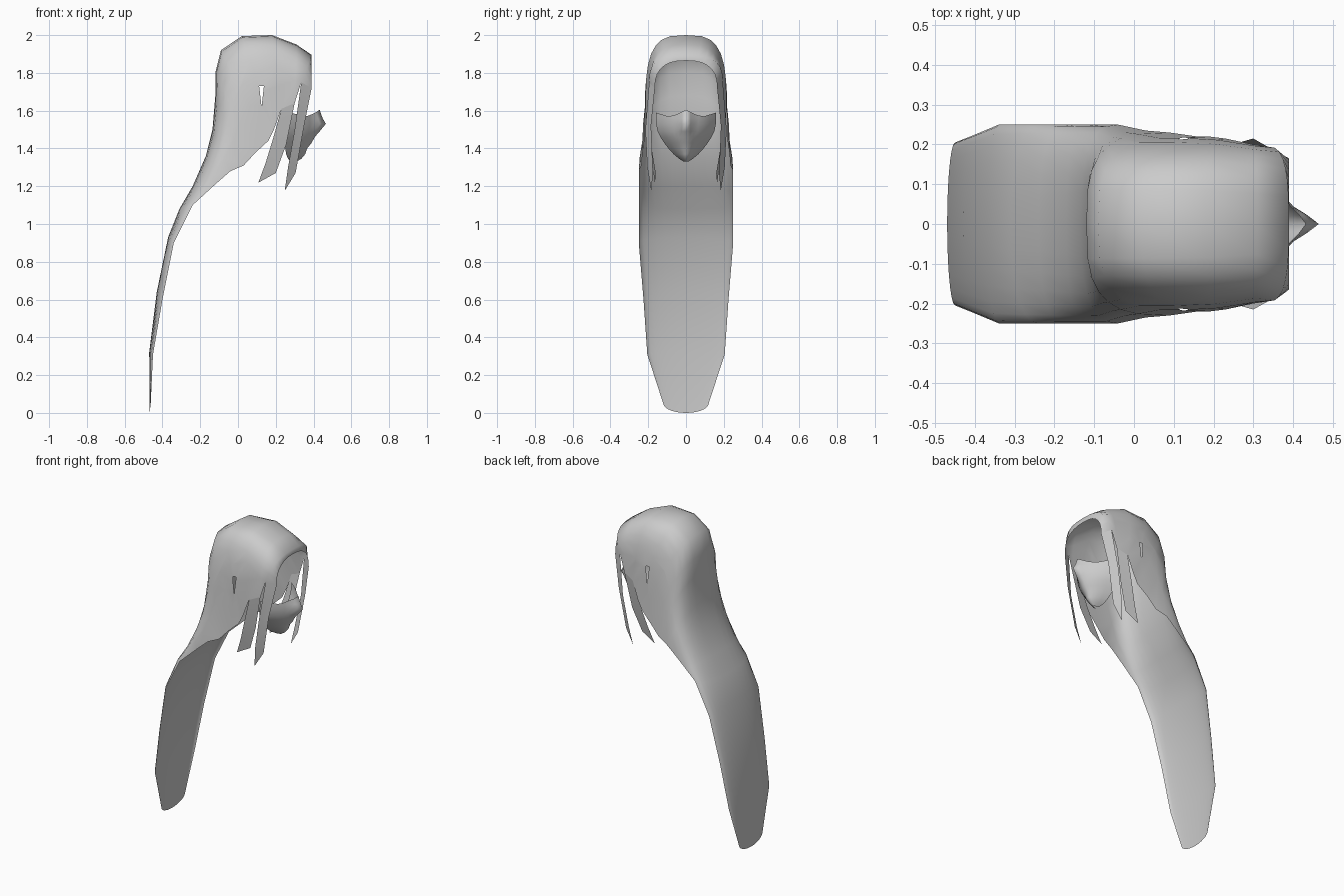
import bpy, bmesh, math
from mathutils import Vector

if "Cube" in bpy.data.objects:
    bpy.data.objects.remove(bpy.data.objects["Cube"])

grey = bpy.data.materials.new("light_grey")
grey.diffuse_color = (0.6, 0.6, 0.6, 1)
grey.use_nodes = True
grey.node_tree.nodes["Principled BSDF"].inputs["Base Color"].default_value = grey.diffuse_color


def make_object(name, bm):
    bmesh.ops.remove_doubles(bm, verts=bm.verts, dist=0.0005)
    for f in bm.faces:
        f.smooth = True
    mesh = bpy.data.meshes.new(name)
    bm.to_mesh(mesh)
    bm.free()
    mesh.materials.append(grey)
    obj = bpy.data.objects.new(name, mesh)
    bpy.context.collection.objects.link(obj)
    return obj


def grid(bm, rows):
    """Skin a list of equally long point rows with quads."""
    vs = [[bm.verts.new(p) for p in row] for row in rows]
    for a, b in zip(vs, vs[1:]):
        for i in range(len(a) - 1):
            bm.faces.new((a[i], a[i + 1], b[i + 1], b[i]))


# Hair shell: arches swept from the hairline over the crown and down the back
# (ridge x, ridge z, edge x, edge y, edge z, roundness)
ARCHES = [
    (.39, 1.865, .39, .165, 1.72, .80),
    (.39, 1.895, .335, .195, 1.75, .70),
    (.31, 1.95, .30, .20, 1.64, .64),
    (.18, 2.0, .23, .215, 1.61, .62),
    (.02, 1.995, .19, .22, 1.50, .62),
    (-.09, 1.92, .16, .22, 1.44, .62),
    (-.12, 1.80, .09, .23, 1.375, .64),
    (-.12, 1.68, .03, .235, 1.31, .68),
    (-.135, 1.50, -.04, .25, 1.28, .75),
    (-.17, 1.36, -.12, .25, 1.21, .80),
    (-.24, 1.20, -.18, .25, 1.155, .85),
    (-.31, 1.08, -.24, .25, 1.10, .90),
    (-.37, .93, -.34, .25, .90, 1.0),
    (-.43, .64, -.40, .225, .60, 1.0),
    (-.47, .32, -.45, .205, .31, 1.0),
    (-.468, 0, -.462, .12, .05, 1.0),
]
SEGS = 14
rows = []
for rx, rz, ex, ey, ez, e in ARCHES:
    row = []
    for i in range(SEGS + 1):
        t = (i / SEGS - 0.5) * math.pi
        k = 1 - max(math.cos(t), 0) ** e
        y = math.copysign(abs(math.sin(t)) ** e, t) * ey
        row.append((rx + (ex - rx) * k, y, rz + (ez - rz) * k))
    rows.append(row)
bm = bmesh.new()
grid(bm, rows)

# Narrow wedge-shaped slit on both sides of the hair
slit = [Vector((.112, 0, 1.73)), Vector((.137, 0, 1.73)), Vector((.125, 0, 1.62))]
middle = sum(slit, Vector()) / 3


def near(f):
    c = f.calc_center_median()
    return abs(c.x - .12) < .12 and 1.54 < c.z < 1.84 and abs(c.y) > .1


planes = []
for a, b in zip(slit, slit[1:] + slit[:1]):
    n = (b - a).cross(Vector((0, 1, 0))).normalized()
    if n.dot(middle - a) > 0:
        n = -n
    planes.append((a, n))
    faces = [f for f in bm.faces if near(f)]
    geom = set(faces)
    for f in faces:
        geom.update(f.verts)
        geom.update(f.edges)
    bmesh.ops.bisect_plane(bm, geom=list(geom), plane_co=a, plane_no=n, dist=1e-5)
hole = [f for f in bm.faces if near(f) and
        all(n.dot(f.calc_center_median() - a) < 0 for a, n in planes)]
bmesh.ops.delete(bm, geom=hole, context='FACES')
make_object("hair", bm)

# Loose strands framing the face, mirrored left and right
STRANDS = {
    "front_strand": [((.335, .195, 1.75), (.39, .165, 1.72)),
                     ((.30, .215, 1.50), (.35, .185, 1.52)),
                     ((.265, .205, 1.30), (.305, .175, 1.27)),
                     ((.248, .185, 1.18), (.250, .183, 1.18))],
    "side_strand": [((.23, .215, 1.61), (.30, .20, 1.64)),
                    ((.185, .20, 1.45), (.255, .185, 1.42)),
                    ((.145, .18, 1.32), (.20, .16, 1.27)),
                    ((.108, .165, 1.22), (.110, .164, 1.22))],
}
for name, pairs in STRANDS.items():
    for side, s in (("left", 1), ("right", -1)):
        bm = bmesh.new()
        grid(bm, [[(x, y * s, z) for x, y, z in pair[::s]] for pair in pairs])
        make_object(side + "_" + name, bm)

# Face mask: (z, front x, nose height, half width, edge x)
FACE = [
    (1.59, .400, .032, .160, .270),
    (1.56, .402, .046, .160, .268),
    (1.53, .405, .060, .158, .265),
    (1.49, .400, .032, .150, .260),
    (1.46, .392, .014, .135, .255),
    (1.43, .378, .012, .116, .250),
    (1.40, .362, .004, .093, .250),
    (1.37, .350, .006, .066, .255),
    (1.345, .335, 0, .036, .265),
    (1.33, .310, 0, .012, .280),
]
rows = []
for r, (z, xf, nose, w, xe) in enumerate(FACE):
    row = []
    for f in (1, .8, .6, .42, .28, .15, 0, -.15, -.28, -.42, -.6, -.8, -1):
        y = f * w
        x = xe + (xf - xe) * (1 - f * f) + nose * math.exp(-(y / .03) ** 2)
        # brow line dips over the eyes
        dz = .015 - .035 * math.sin(min(abs(f) * 1.6, 1) * math.pi / 2) \
            + .02 * max(abs(f) - .6, 0) / .4 if r == 0 else 0
        row.append((x, y, z + dz))
    rows.append(row)
bm = bmesh.new()
grid(bm, rows)
make_object("face", bm)
